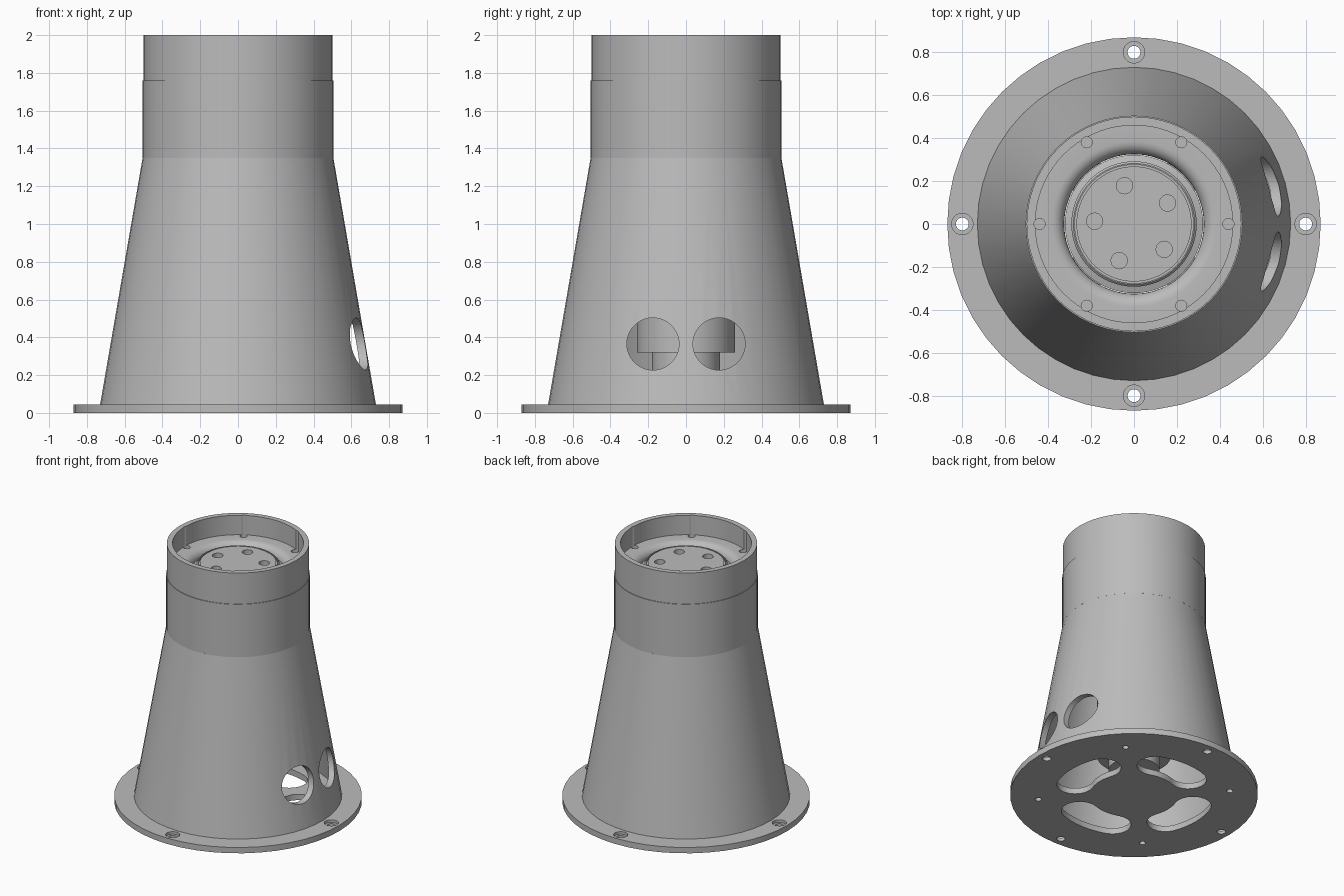
import bpy, bmesh, math
from mathutils import Matrix, Vector

old = bpy.data.objects.get("Cube")
if old:
    bpy.data.objects.remove(old)

GREY = (0.5, 0.5, 0.5, 1)
mat = bpy.data.materials.new("plain grey")
mat.use_nodes = True
mat.diffuse_color = GREY
mat.node_tree.nodes["Principled BSDF"].inputs["Base Color"].default_value = GREY


def finish(name, bm):
    bmesh.ops.recalc_face_normals(bm, faces=bm.faces)
    mesh = bpy.data.meshes.new(name)
    bm.to_mesh(mesh)
    bm.free()
    ob = bpy.data.objects.new(name, mesh)
    bpy.context.collection.objects.link(ob)
    mesh.materials.append(mat)
    return ob


def lathe(name, profile, steps, closed=True):
    """Turn a (radius, height) profile round the z axis."""
    bm = bmesh.new()
    verts = [bm.verts.new((r, 0, z)) for r, z in profile]
    edges = [bm.edges.new(p) for p in zip(verts, verts[1:])]
    if closed:
        edges.append(bm.edges.new((verts[-1], verts[0])))
    bmesh.ops.spin(bm, geom=verts + edges, cent=(0, 0, 0), axis=(0, 0, 1),
                   angle=math.tau, steps=steps, use_merge=True)
    bmesh.ops.remove_doubles(bm, verts=bm.verts, dist=0.0005)
    return finish(name, bm)


def add_rod(bm, r, centre, length, sides=24, axis="Z"):
    turn = Matrix.Rotation(math.pi / 2, 4, "Y") if axis == "X" else Matrix()
    bmesh.ops.create_cone(bm, cap_ends=True, segments=sides, radius1=r, radius2=r,
                          depth=length, matrix=Matrix.Translation(centre) @ turn)


def polar(r, degrees, z):
    a = math.radians(degrees)
    return Vector((r * math.cos(a), r * math.sin(a), z))


def cut(ob, bm):
    """Subtract the cutter mesh and bake the result."""
    cutter = finish("cutter", bm)
    mod = ob.modifiers.new("cut", "BOOLEAN")
    mod.operation, mod.solver, mod.object = "DIFFERENCE", "EXACT", cutter
    graph = bpy.context.evaluated_depsgraph_get()
    ob.data = bpy.data.meshes.new_from_object(ob.evaluated_get(graph))
    ob.modifiers.clear()
    bpy.data.objects.remove(cutter)


# Base plate with four bolt holes, four screw holes and four curved slots
plate = lathe("base_plate", [(0, 0), (0.87, 0), (0.87, 0.045), (0, 0.045)], 48, False)
holes, bores = bmesh.new(), bmesh.new()
for a in range(0, 360, 90):
    add_rod(holes, 0.03, polar(0.8, a, 0.02), 0.2)
    add_rod(bores, 0.05, polar(0.8, a, 0.045), 0.04)
    add_rod(holes, 0.022, polar(0.675, a + 45, 0), 0.06)
    # Slot outline: outer arc, round end, inner arc, round end
    mid, half, span = 0.44, 0.13, 20
    rim = [polar(mid + half, a - span + i * span / 4, -0.1) for i in range(9)]
    rim += [polar(mid, a + span, -0.1) + polar(half, a + span + i * 18, 0) for i in range(1, 10)]
    rim += [polar(mid - half, a + span - i * span / 4, -0.1) for i in range(9)]
    rim += [polar(mid, a - span, -0.1) + polar(half, a - span + 180 + i * 18, 0) for i in range(1, 10)]
    face = holes.faces.new([holes.verts.new(p) for p in rim])
    top = bmesh.ops.extrude_face_region(holes, geom=[face])
    bmesh.ops.translate(holes, vec=(0, 0, 0.3),
                        verts=[v for v in top["geom"] if isinstance(v, bmesh.types.BMVert)])
cut(plate, holes)
cut(plate, bores)

# Hollow tapered body with two round windows on its left side
body = lathe("tapered_body", [(0.73, 0.045), (0.505, 1.35), (0.46, 1.35), (0.685, 0.045)], 48)
windows = bmesh.new()
for y in (-0.175, 0.175):
    add_rod(windows, 0.138, (0.65, y, 0.365), 0.5, 40, "X")
cut(body, windows)

# Upper collar with a recessed floor that rolls down round the middle
roll = [(0.325 + 0.06 * (1 - math.cos(t)), 1.79 + 0.06 * math.sin(t))
        for t in (i * math.pi / 12 for i in range(7))]
collar = lathe("upper_collar", [(0.505, 1.35), (0.505, 1.76), (0.5, 1.76), (0.5, 2), (0.46, 2),
                                (0.46, 1.85)] + roll[::-1] +
               [(0.325, 1.74), (0.46, 1.74), (0.46, 1.35)], 72)
grooves = bmesh.new()
for a in range(0, 360, 60):
    add_rod(grooves, 0.026, polar(0.44, a, 1.95), 0.28, 16)
cut(collar, grooves)

# Output flange with five threaded holes
flange = lathe("output_flange", [(0, 1.7), (0.322, 1.7), (0.322, 1.8), (0.292, 1.81), (0.292, 1.84),
                                 (0.282, 1.85), (0.276, 1.85), (0.276, 1.835), (0.268, 1.835),
                                 (0.268, 1.85), (0, 1.85)], 64, False)
sockets = bmesh.new()
for i in range(5):
    add_rod(sockets, 0.038, polar(0.184, 32 + i * 72, 1.85), 0.12)
cut(flange, sockets)

# Drive unit hanging inside the body
lathe("drive_unit", [(0, 0.2), (0.18, 0.2), (0.18, 0.32), (0.26, 0.32), (0.26, 1.7), (0, 1.7)], 48, False)

# Smooth the round walls and keep the rims sharp
bpy.ops.object.select_all(action="DESELECT")
for ob in bpy.context.scene.objects:
    if ob.type == "MESH":
        ob.select_set(True)
        bpy.context.view_layer.objects.active = ob
bpy.ops.object.shade_smooth_by_angle(angle=math.radians(30))
